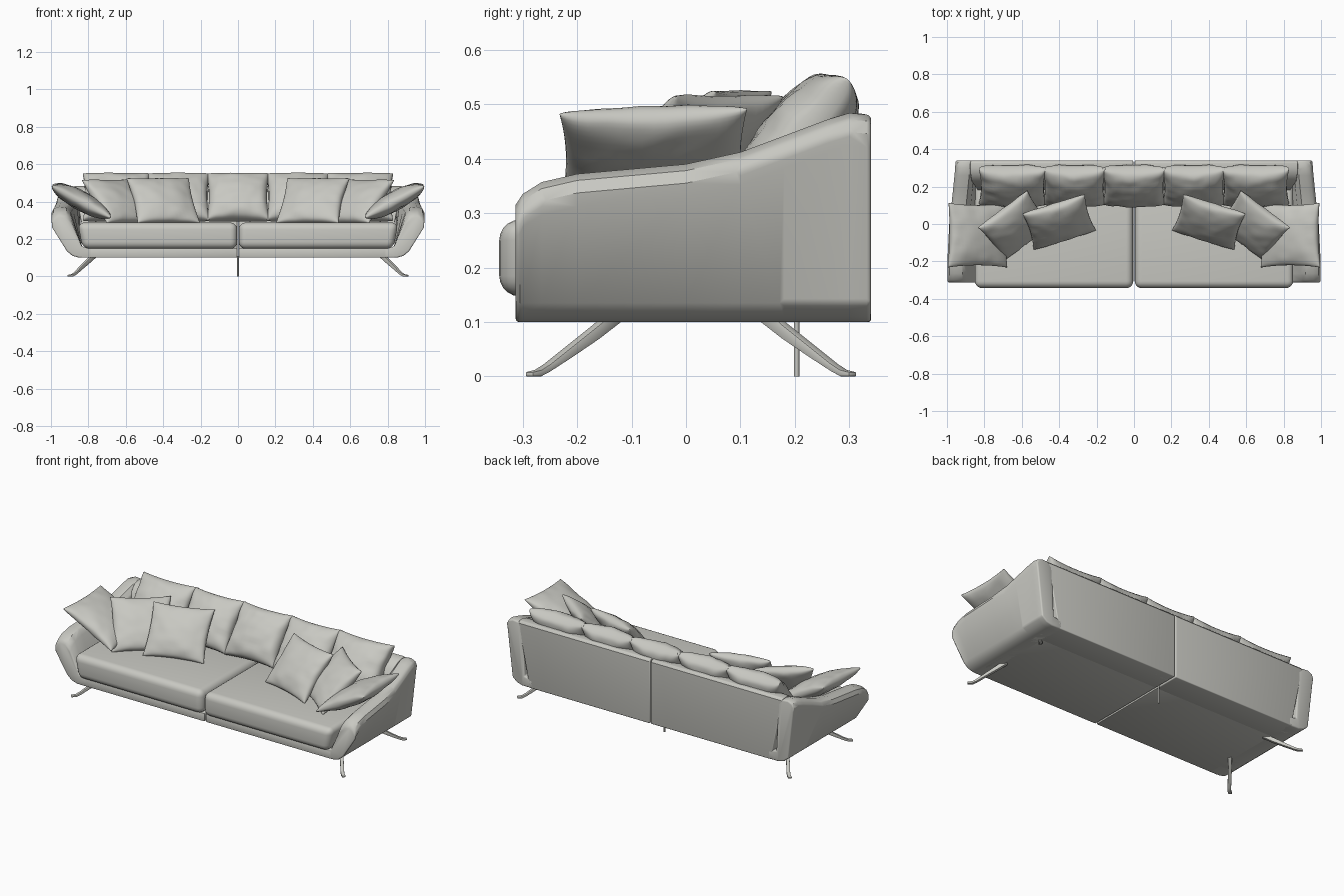
import bpy, bmesh, math
from mathutils import Vector, noise

cube = bpy.data.objects.get("Cube")
if cube:
    bpy.data.objects.remove(cube)

fabric = bpy.data.materials.new("warm_grey")
fabric.use_nodes = True
GREY = (0.58, 0.58, 0.54, 1)
fabric.diffuse_color = GREY
fabric.node_tree.nodes["Principled BSDF"].inputs["Base Color"].default_value = GREY


def finish(name, bm, mirror=False, angle=35):
    bmesh.ops.recalc_face_normals(bm, faces=bm.faces[:])
    for f in bm.faces:
        f.smooth = True
    me = bpy.data.meshes.new(name)
    bm.to_mesh(me)
    bm.free()
    me.set_sharp_from_angle(angle=math.radians(angle))
    me.materials.append(fabric)
    ob = bpy.data.objects.new(name, me)
    bpy.context.collection.objects.link(ob)
    if mirror:
        mod = ob.modifiers.new("mirror", "MIRROR")
        mod.use_mirror_merge = False
    return ob


def loft(name, rings, bevel=0.0, segments=3, mirror=True):
    """Skin matching rings of points, cap both ends, round the hard edges."""
    bm = bmesh.new()
    rows = [[bm.verts.new(p) for p in ring] for ring in rings]
    n = len(rows[0])
    for a, b in zip(rows, rows[1:]):
        for i in range(n):
            j = (i + 1) % n
            bm.faces.new((a[i], a[j], b[j], b[i]))
    bm.faces.new(rows[0])
    bm.faces.new(rows[-1])
    bmesh.ops.recalc_face_normals(bm, faces=bm.faces[:])
    if bevel:
        hard = [e for e in bm.edges if e.calc_face_angle(0) > math.radians(40)]
        bmesh.ops.bevel(bm, geom=hard, offset=bevel, segments=segments,
                        profile=0.5, affect='EDGES', clamp_overlap=True)
    return finish(name, bm, mirror)


def pillow(name, centre, right, up, w, h, t, mirror=True, crease=0.15, power=0.4):
    """Stuffed square: two bulging sheets sharing a pinched seam."""
    c, r, u = Vector(centre), Vector(right).normalized(), Vector(up).normalized()
    u = (u - r * u.dot(r)).normalized()
    nrm = r.cross(u)
    bm = bmesh.new()
    N = 24
    for side in (1, -1):
        grid = []
        for i in range(N + 1):
            row = []
            for j in range(N + 1):
                # cosine spacing packs points near the seam
                a = -math.cos(math.pi * i / N)
                b = -math.cos(math.pi * j / N)
                puff = max(0, (1 - a * a) * (1 - b * b)) ** power
                fold = noise.noise(Vector((a * 3, b * 3, side * 2)) + c * 9)
                edge = max(abs(a), abs(b)) ** 2
                x = a * w / 2 * (1 - 0.07 * (1 - b * b))
                y = b * h / 2 * (1 - 0.07 * (1 - a * a))
                z = side * t / 2 * puff * (1 + crease * fold * (0.4 + edge))
                row.append(bm.verts.new(c + r * x + u * y + nrm * z))
            grid.append(row)
        for i in range(N):
            for j in range(N):
                bm.faces.new((grid[i][j], grid[i + 1][j],
                              grid[i + 1][j + 1], grid[i][j + 1]))
    bmesh.ops.remove_doubles(bm, verts=bm.verts[:], dist=0.0002)
    return finish(name, bm, mirror, 60)


GAP = 0.004

# Flared arms: cross-sections from front to back
arm_tops = [(-0.313, 0.315), (-0.30, 0.335), (-0.265, 0.357), (-0.2, 0.372), (0, 0.39),
            (0.1, 0.412), (0.18, 0.442), (0.26, 0.472), (0.3, 0.484), (0.34, 0.48)]
rings = []
for y, top in arm_tops:
    out = 0.998 - 0.045 * max(0, (y + 0.1) / 0.44)
    rings.append([(x, y, z) for x, z in (
        (0.78, 0.10), (0.85, 0.10), (0.885, 0.11), (0.915, 0.135), (out - 0.005, top - 0.06),
        (out, top - 0.035), (out - 0.012, top - 0.012), (out - 0.04, top),
        (out - 0.08, top - 0.004), (out - 0.105, top - 0.03),
        (0.835, 0.16), (0.78, 0.15))])
loft("arm", rings, 0.008)

# Back rest, split at the centre seam
back = [(0.34, 0.10), (0.34, 0.47), (0.33, 0.482), (0.30, 0.484), (0.265, 0.474),
        (0.225, 0.44), (0.18, 0.28), (0.18, 0.10)]
loft("back_rest", [[(GAP, y, z) for y, z in back],
                   [(0.80 + 0.2 * (z - 0.1), y, z) for y, z in back]], 0.005)


def block(name, y0, y1, z0, z1, x_low, x_high, bevel, segments):
    section = [(y0, z0), (y1, z0), (y1, z1), (y0, z1)]
    loft(name, [[(GAP, y, z) for y, z in section],
                [(x_low if z == z0 else x_high, y, z) for y, z in section]],
         bevel, segments)


# Base plinth and seat cushions
block("base", -0.313, 0.3, 0.10, 0.15, 0.84, 0.84, 0.006, 2)
block("seat_cushion", -0.343, 0.22, 0.147, 0.288, 0.83, 0.858, 0.038, 5)

# Leaning back cushions
lean = (0, 0.17, 0.225)
for label, x, w in (("centre", 0, 0.335), ("inner", 0.32, 0.335), ("outer", 0.65, 0.36)):
    pillow("back_cushion_" + label, (x, 0.203, 0.423), (1, 0, 0), lean,
           w, 0.31, 0.15, mirror=x > 0, power=0.33)

# Loose pillows on the seat and over the arms
pillow("scatter_pillow_inner", (0.40, 0.01, 0.405), (0.32, -0.10, 0), (0.05, 0.16, 0.2),
       0.35, 0.31, 0.11)
pillow("scatter_pillow_outer", (0.635, -0.01, 0.4), (0.24, -0.18, 0), (0.13, 0.16, 0.21),
       0.33, 0.32, 0.11)
pillow("arm_pillow", (0.835, -0.06, 0.402), (0.3, 0, 0.16), (0.03, 1, 0.05),
       0.36, 0.345, 0.105)

# Splayed tapering legs
path = [(0.765, 0.125, 0.115, 0.03), (0.80, 0.165, 0.082, 0.026), (0.84, 0.215, 0.045, 0.02),
        (0.87, 0.255, 0.016, 0.014), (0.885, 0.272, 0.006, 0.012), (0.905, 0.288, 0.004, 0.008)]
for label, sy, shift in (("front", -1, 0), ("rear", 1, 0.018)):
    rings = []
    for x, y, z, t in path:
        d = 0.007
        rings.append([(x + a * d, sy * (y + shift - a * d), max(0, z + b * t / 2))
                      for a, b in ((-1, -1), (1, -1), (1, 1), (-1, 1))])
    loft(label + "_leg", rings, 0.002, 2)

# Slim centre support post
ring = [(0.005 * math.cos(k * math.pi / 6), 0.203 + 0.005 * math.sin(k * math.pi / 6))
        for k in range(12)]
loft("centre_post", [[(x, y, z) for x, y in ring] for z in (0, 0.11)], mirror=False)
